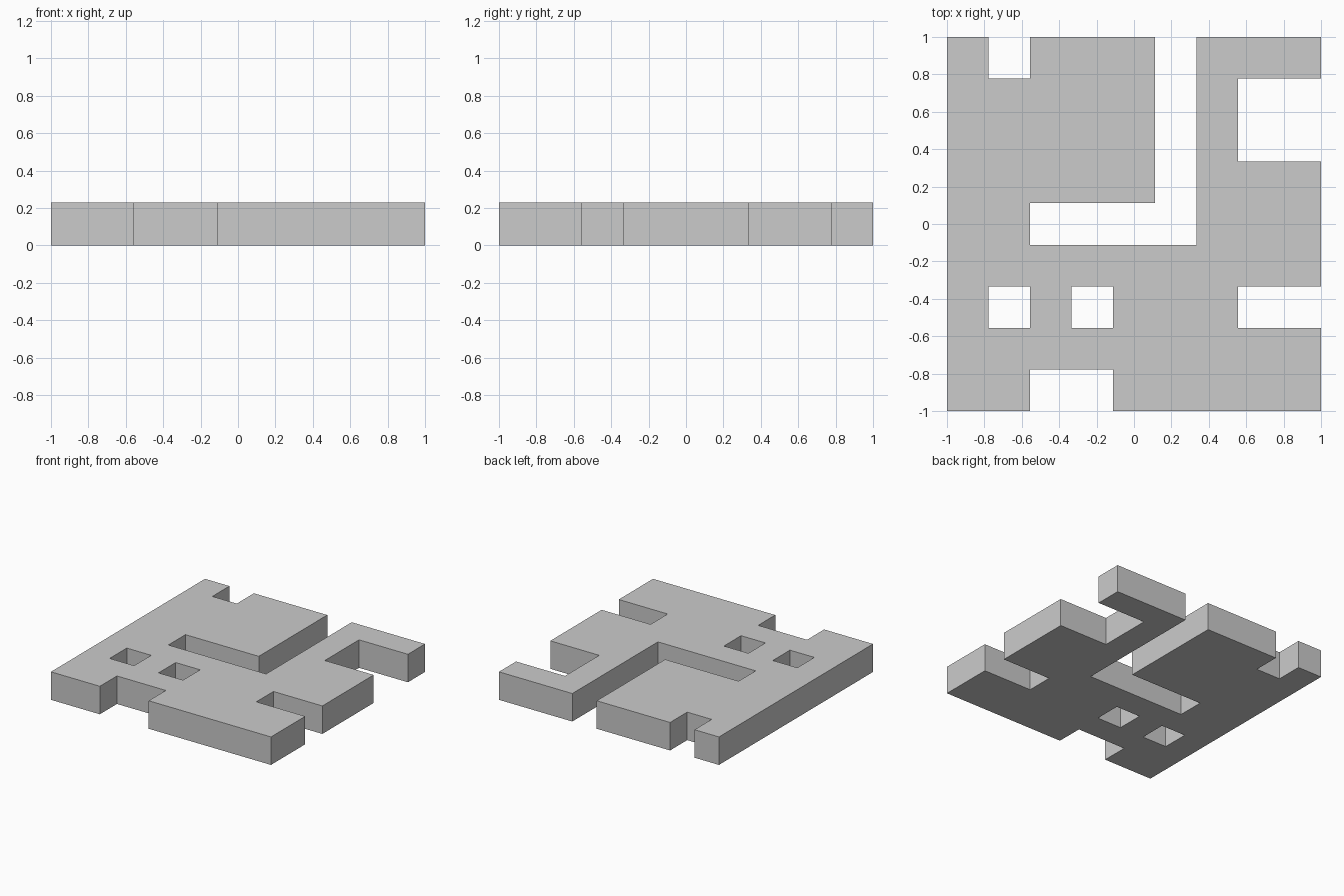
import bpy, bmesh, math

if "Cube" in bpy.data.objects:
    bpy.data.objects.remove(bpy.data.objects["Cube"])

HEIGHT = 0.23
CELL = 2 / 9
# Plate layout seen from above, back row first: # is solid, . is open
LAYOUT = [
    "#.###.###",
    "#####.#..",
    "#####.#..",
    "#####.###",
    "##....###",
    "#########",
    "#.#.###..",
    "#########",
    "##..#####",
]

# Flat grid with the open cells removed
bm = bmesh.new()
bmesh.ops.create_grid(bm, x_segments=9, y_segments=9, size=1)


def is_open(face):
    c = face.calc_center_median()
    return LAYOUT[int((1 - c.y) / CELL)][int((c.x + 1) / CELL)] == "."


bmesh.ops.delete(bm, geom=[f for f in bm.faces if is_open(f)], context="FACES")

# Raise into a solid plate
result = bmesh.ops.extrude_face_region(bm, geom=bm.faces[:], use_keep_orig=True)
top = [g for g in result["geom"] if isinstance(g, bmesh.types.BMVert)]
bmesh.ops.translate(bm, verts=top, vec=(0, 0, HEIGHT))
bmesh.ops.recalc_face_normals(bm, faces=bm.faces[:])

# Merge coplanar cells into clean flat faces
bmesh.ops.dissolve_limit(bm, angle_limit=math.radians(1),
                         verts=bm.verts[:], edges=bm.edges[:])

mesh = bpy.data.meshes.new("maze_plate")
bm.to_mesh(mesh)
bm.free()
plate = bpy.data.objects.new("maze_plate", mesh)
bpy.context.collection.objects.link(plate)
